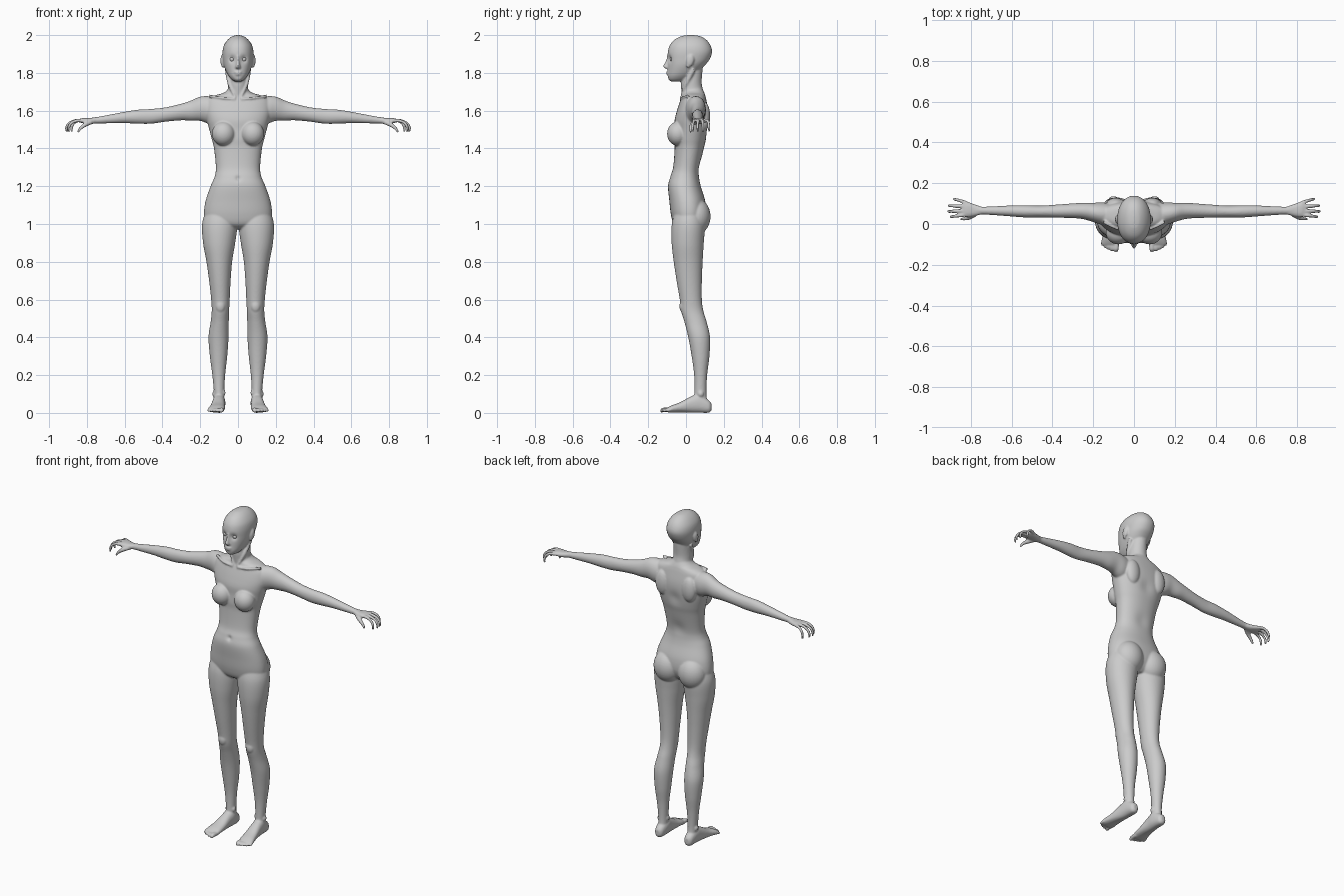
import bpy, bmesh, math
from mathutils import Vector, Matrix

bm = bmesh.new()
X, Y, Z = Vector((1, 0, 0)), Vector((0, 1, 0)), Vector((0, 0, 1))
BOTH = (1, -1)


def sl(z, hw, yf, yb, cx=0):
    """Horizontal slice from half width, front y and back y."""
    return (cx, (yf + yb) / 2, z, hw, (yb - yf) / 2)


def spline(rows, steps):
    out = []
    for i in range(len(rows) - 1):
        p = [rows[max(0, min(len(rows) - 1, i + k))] for k in (-1, 0, 1, 2)]
        for j in range(steps):
            t = j / steps
            out.append([0.5 * (2 * b + (c - a) * t + (2 * a - 5 * b + 4 * c - d) * t * t
                               + (3 * b - a - 3 * c + d) * t ** 3) for a, b, c, d in zip(*p)])
    return out + [list(rows[-1])]


def loft(rows, u, v=None, sides=(1,), n=2.0, seg=40, steps=6, dents=()):
    """Smooth skin through (x, y, z, a, b) rows; v=None follows the path."""
    rows = spline(rows, steps)
    for s in sides:
        rings = []
        for i, r in enumerate(rows):
            c = Vector(r[:3])
            w = v
            if w is None:
                t = Vector(rows[min(i + 1, len(rows) - 1)][:3]) - Vector(rows[max(i - 1, 0)][:3])
                w = t.cross(u).normalized()
            ring = []
            for k in range(seg):
                a = 2 * math.pi * k / seg
                ca, sa = math.cos(a), math.sin(a)
                p = (c + u * r[3] * math.copysign(abs(ca) ** (2 / n), ca)
                     + w * r[4] * math.copysign(abs(sa) ** (2 / n), sa))
                for d, rad, amt in dents:
                    p.y += amt * math.exp(-((p - Vector(d)).length / rad) ** 2)
                ring.append(bm.verts.new((p.x * s, p.y, p.z)))
            rings.append(ring)
        for A, B in zip(rings, rings[1:]):
            for k in range(seg):
                bm.faces.new((A[k], A[(k + 1) % seg], B[(k + 1) % seg], B[k]))
        bm.faces.new(rings[0])
        bm.faces.new(rings[-1])


def blob(c, r, sides=BOTH, tilt=0):
    for s in sides:
        m = (Matrix.Translation((c[0] * s, c[1], c[2])) @ Matrix.Rotation(tilt, 4, 'X')
             @ Matrix.Diagonal((*r, 1)))
        bmesh.ops.create_uvsphere(bm, u_segments=32, v_segments=20, radius=1, matrix=m)


# torso
loft([sl(1.72, .045, -.005, .085), sl(1.695, .075, -.015, .097), sl(1.68, .125, -.02, .102),
      sl(1.655, .165, -.03, .108), sl(1.6, .175, -.048, .118), sl(1.55, .165, -.06, .12),
      sl(1.5, .152, -.06, .116), sl(1.45, .139, -.062, .107), sl(1.4, .127, -.06, .094),
      sl(1.3, .117, -.068, .073), sl(1.25, .124, -.084, .07), sl(1.2, .145, -.095, .078),
      sl(1.12, .172, -.088, .102), sl(1.05, .18, -.08, .105), sl(1.0, .165, -.065, .085),
      sl(.975, .07, -.035, .06)], X, Y, n=2.25, seg=64,
     dents=[((0, -.087, 1.24), .012, .012), ((0, .12, 1.5), .04, -.008), ((0, .075, 1.3), .04, -.006)])
# bust, shoulder blades, buttocks
blob((.077, -.043, 1.478), (.061, .057, .064))
blob((.09, .098, 1.57), (.045, .03, .075))
blob((.083, .055, 1.04), (.085, .075, .095))
# collar bones
loft([(.015, -.028, 1.662, .007, .007), (.08, -.024, 1.667, .006, .006),
      (.15, .01, 1.678, .008, .008)], Z, sides=BOTH, seg=12)

# neck and its side muscles
loft([sl(1.82, .048, -.02, .088), sl(1.75, .052, -.027, .083), sl(1.71, .055, -.025, .09),
      sl(1.66, .07, -.02, .1)], X, Y)
loft([(.06, .04, 1.82, .01, .012), (.045, .0, 1.74, .01, .012),
      (.015, -.022, 1.67, .007, .009)], X, sides=BOTH, seg=12)

# head with eye sockets and cheek hollows
loft([sl(2.0, .006, .01, .04), sl(1.994, .03, -.025, .075), sl(1.975, .055, -.062, .108),
      sl(1.945, .075, -.086, .13), sl(1.91, .082, -.096, .138), sl(1.87, .08, -.097, .124),
      sl(1.84, .075, -.096, .1), sl(1.81, .064, -.097, .07), sl(1.785, .051, -.098, .04),
      sl(1.765, .034, -.093, .01), sl(1.755, .018, -.08, -.02)], X, Y, n=2.15, seg=72,
     dents=[((s * .032, -.092, 1.872), .017, .014) for s in BOTH]
     + [((0, -.1, 1.778), .008, .004)])
# nose
loft([sl(1.893, .007, -.1, -.07), sl(1.865, .008, -.107, -.07), sl(1.838, .012, -.121, -.07),
      sl(1.828, .015, -.117, -.07), sl(1.82, .009, -.102, -.07)], X, Y, seg=20)
# lips
blob((0, -.092, 1.804), (.022, .013, .0055), (1,))
blob((0, -.092, 1.793), (.019, .0125, .006), (1,))
# ears
blob((.082, .022, 1.865), (.011, .02, .033), tilt=-.2)
blob((.08, .012, 1.843), (.009, .011, .016))

# arms
loft([(.09, .045, 1.6, .05, .065), (.15, .05, 1.603, .055, .073), (.2, .057, 1.61, .047, .064),
      (.25, .064, 1.6, .04, .053), (.3, .065, 1.593, .036, .044), (.38, .063, 1.58, .032, .038),
      (.46, .061, 1.57, .029, .039), (.53, .062, 1.568, .03, .037), (.6, .064, 1.564, .027, .03),
      (.68, .065, 1.556, .022, .023), (.75, .066, 1.549, .019, .017),
      (.78, .068, 1.546, .025, .016)], Y, Z, BOTH)
# palms
loft([(.75, .066, 1.549, .019, .016), (.785, .068, 1.545, .03, .016),
      (.82, .072, 1.547, .038, .014), (.84, .075, 1.547, .037, .009)], Y, Z, BOTH, n=2.4)
# fingers: knuckle y, tip y, reach
for ky, ty, reach in ((.046, .036, .078), (.065, .062, .09), (.085, .09, .087), (.104, .122, .062)):
    loft([(.82 + reach * k, ky + (ty - ky) * m, z, r, r) for k, m, z, r in
          ((0, 0, 1.547, .0095), (.45, .5, 1.547, .009), (.82, .85, 1.533, .008),
           (.98, 1, 1.51, .0075), (.96, 1, 1.488, .0055))], Y, sides=BOTH, seg=14, steps=4)
# thumbs
loft([(.775, .05, 1.54, .014, .012), (.805, .033, 1.528, .012, .012), (.832, .026, 1.508, .009, .009),
      (.848, .024, 1.486, .006, .006)], Y, sides=BOTH, seg=14)

# legs
loft([sl(1.08, .08, -.055, .085, .088), sl(1.0, .094, -.075, .1, .096), sl(.9, .085, -.076, .094, .1),
      sl(.8, .068, -.065, .088, .099), sl(.7, .057, -.05, .084, .096), sl(.6, .049, -.033, .084, .093),
      sl(.54, .046, -.026, .092, .093), sl(.48, .048, -.008, .11, .097), sl(.4, .053, .012, .127, .103),
      sl(.3, .046, .03, .124, .103), sl(.2, .034, .043, .112, .102), sl(.1, .027, .044, .108, .1),
      sl(.03, .029, .035, .118, .1)], X, Y, BOTH, seg=48)
# kneecaps and ankle bones
blob((.093, -.012, .565), (.027, .023, .037))
blob((.126, .078, .1), (.01, .015, .016))
blob((.075, .07, .107), (.009, .015, .016))

# feet
loft([(.1, .135, .032, .012, .018), (.1, .12, .034, .026, .033), (.1, .07, .05, .033, .049),
      (.103, .03, .045, .034, .044), (.108, -.03, .03, .039, .027), (.114, -.075, .021, .044, .019),
      (.117, -.1, .015, .042, .012)], X, Z, BOTH, n=2.3)
# toes
for x, tip, r in ((.085, -.137, .0125), (.106, -.134, .009), (.123, -.127, .0085),
                  (.138, -.118, .008), (.152, -.106, .008)):
    loft([(x, -.08, .015, r, r), (x + .002, tip + .018, .016, r, r),
          (x + .003, tip + .004, .011, r * .9, r * .85), (x + .003, tip, .009, r * .4, r * .4)],
         X, Z, BOTH, seg=14, steps=4)

# fuse everything into one smooth skin
bmesh.ops.recalc_face_normals(bm, faces=bm.faces)
me = bpy.data.meshes.new("body")
bm.to_mesh(me)
bm.free()
body = bpy.data.objects.new("body", me)
bpy.context.collection.objects.link(body)
rm = body.modifiers.new("skin", 'REMESH')
rm.mode = 'VOXEL'
rm.voxel_size = .005
rm.use_smooth_shade = True
sm = body.modifiers.new("soften", 'SMOOTH')
sm.factor = .5
sm.iterations = 4

# eyes
for s, name in ((1, "left_eye"), (-1, "right_eye")):
    bpy.ops.mesh.primitive_uv_sphere_add(segments=20, ring_count=12, radius=.013,
                                         location=(.031 * s, -.073, 1.872))
    bpy.context.object.name = name
    bpy.ops.object.shade_smooth()
